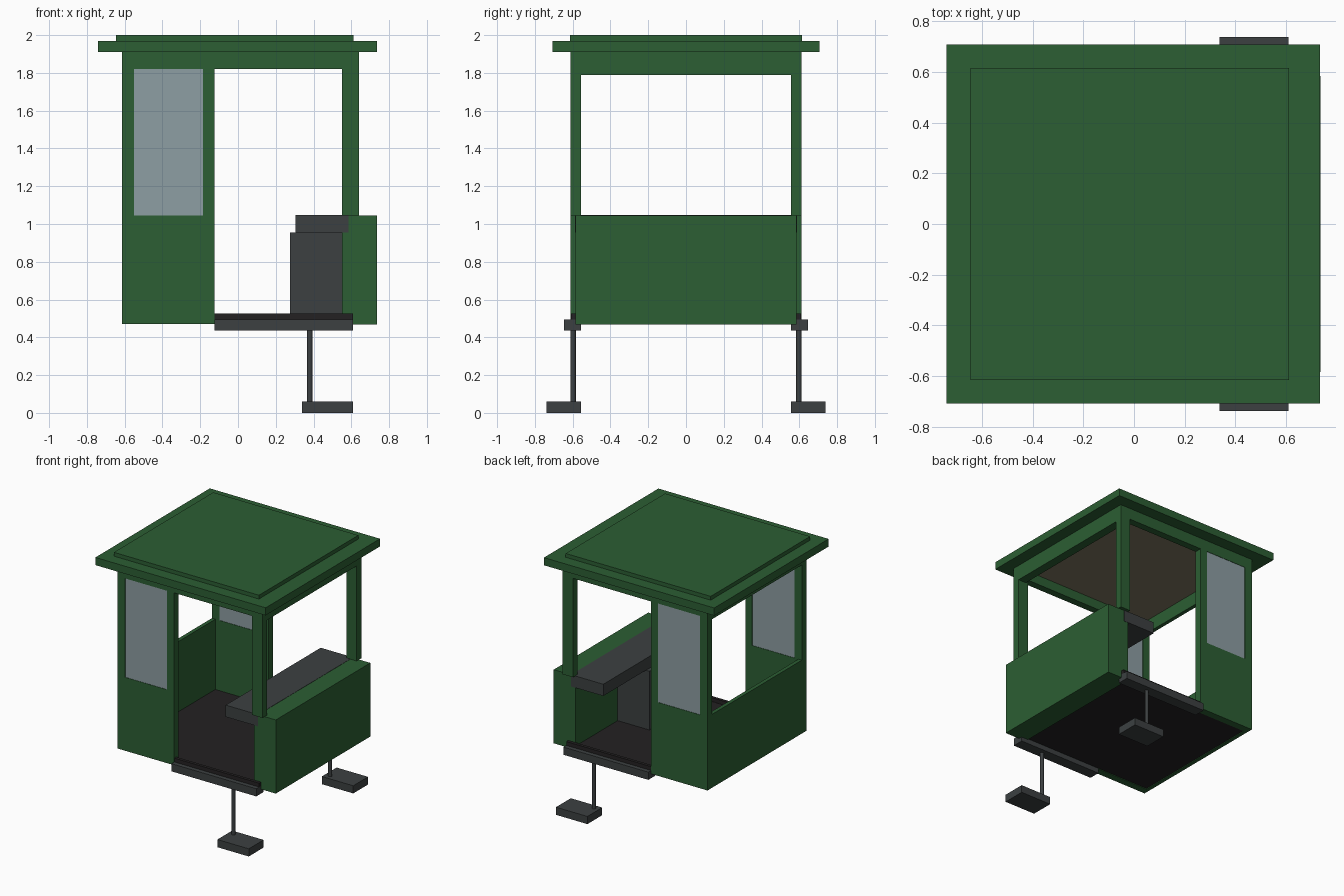
import bpy

if "Cube" in bpy.data.objects:
    bpy.data.objects.remove(bpy.data.objects["Cube"])


def material(name, rgb):
    m = bpy.data.materials.new(name)
    m.diffuse_color = (*rgb, 1.0)
    m.use_nodes = True
    m.node_tree.nodes["Principled BSDF"].inputs["Base Color"].default_value = m.diffuse_color
    return m


GREEN = material("cab green", (0.025, 0.112, 0.033))
GREY = material("dark grey", (0.045, 0.051, 0.053))
BLACK = material("floor black", (0.017, 0.015, 0.016))
GLASS = material("window grey", (0.270, 0.342, 0.366))
TAN = material("ceiling tan", (0.205, 0.178, 0.115))


def finish(name, mat):
    ob = bpy.context.object
    ob.name = name
    ob.data.materials.append(mat)
    return ob


def box(name, mat, x, y, z):
    """Box from (min, max) ranges on each axis."""
    bpy.ops.mesh.primitive_cube_add(size=1)
    ob = finish(name, mat)
    for v in ob.data.vertices:
        for i, (lo, hi) in enumerate((x, y, z)):
            v.co[i] = lo if v.co[i] < 0 else hi
    return ob


def pair(name, mat, x, y, z):
    """The same box on the front (-y) and back (+y) sides."""
    box("front_" + name, mat, x, (-y[1], -y[0]), z)
    box("back_" + name, mat, x, y, z)


# Roof and ceiling
box("roof", GREEN, (-0.74, 0.735), (-0.708, 0.708), (1.91, 1.97))
box("roof_cap", GREEN, (-0.645, 0.612), (-0.615, 0.615), (1.97, 2.0))
box("ceiling", TAN, (-0.585, 0.57), (-0.555, 0.555), (1.895, 1.91))

# Side walls: panel with window, door header and corner post
WALL = (0.555, 0.612)
pair("lower_panel", GREEN, (-0.615, -0.125), WALL, (0.47, 1.045))
pair("rear_post", GREEN, (-0.615, -0.55), WALL, (1.045, 1.91))
pair("door_post", GREEN, (-0.185, -0.125), WALL, (1.045, 1.91))
pair("window_header", GREEN, (-0.55, -0.185), WALL, (1.82, 1.91))
pair("window", GLASS, (-0.55, -0.185), (0.558, 0.609), (1.045, 1.82))
pair("door_header", GREEN, (-0.125, 0.55), WALL, (1.82, 1.91))
pair("corner_post", GREEN, (0.55, 0.64), WALL, (1.045, 1.91))

# End walls: half-height rear wall, headers, and nose under the windscreen
box("rear_wall", GREEN, (-0.615, -0.585), (-0.555, 0.555), (0.47, 1.045))
box("rear_header", GREEN, (-0.615, -0.585), (-0.555, 0.555), (1.79, 1.91))
box("windscreen_header", GREEN, (0.57, 0.64), (-0.555, 0.555), (1.79, 1.91))
box("nose", GREEN, (0.55, 0.737), (-0.585, 0.585), (0.468, 1.045))

# Floor and door sills
box("floor", BLACK, (-0.585, 0.55), (-0.585, 0.585), (0.475, 0.495))
pair("sill", BLACK, (-0.125, 0.61), (0.586, 0.61), (0.495, 0.525))

# Control desk
box("desk_pedestal", GREY, (0.275, 0.55), (-0.06, 0.06), (0.495, 0.955))
box("desk_top", GREY, (0.305, 0.585), (-0.588, 0.588), (0.955, 1.047))

# Steps: side rail, hanging rod and foot plate
pair("side_rail", GREY, (-0.125, 0.61), (0.555, 0.645), (0.435, 0.495))
pair("foot_plate", GREY, (0.338, 0.61), (0.555, 0.738), (0.0, 0.06))
for side, s in (("front", -1), ("back", 1)):
    bpy.ops.mesh.primitive_cylinder_add(vertices=12, radius=0.0145, depth=0.375,
                                        location=(0.38, s * 0.598, 0.2475))
    finish(side + "_step_rod", GREY)
    bpy.ops.object.shade_smooth_by_angle()
